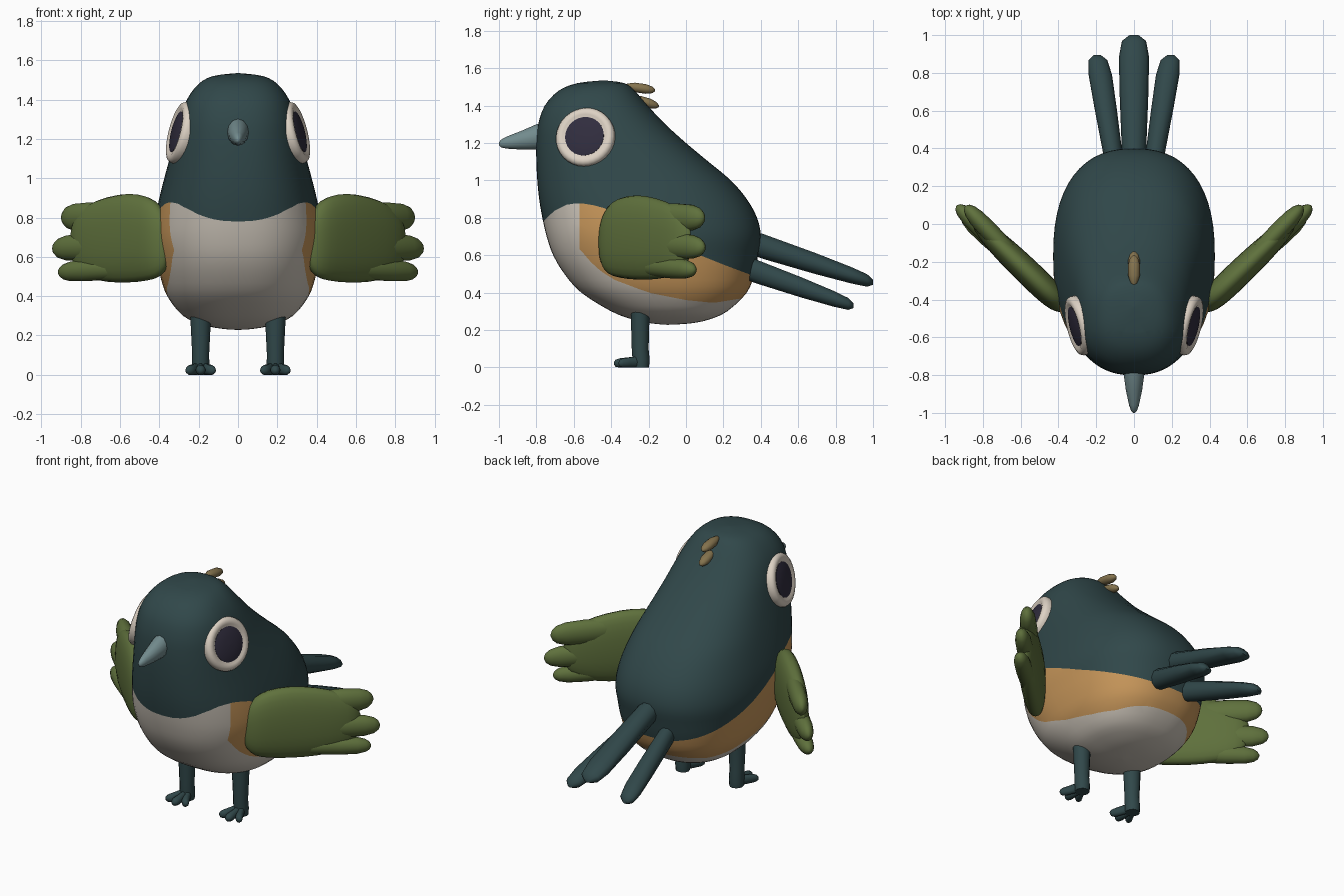
import bpy, bmesh, math
from mathutils import Vector

if "Cube" in bpy.data.objects:
    bpy.data.objects.remove(bpy.data.objects["Cube"])

X, Y, Z = Vector((1, 0, 0)), Vector((0, 1, 0)), Vector((0, 0, 1))


def material(name, r, g, b):
    m = bpy.data.materials.new(name)
    m.diffuse_color = (r, g, b, 1)
    m.use_nodes = True
    m.node_tree.nodes["Principled BSDF"].inputs["Base Color"].default_value = m.diffuse_color
    return m


TEAL = material("dark_teal", .030, .064, .068)
CREAM = material("cream", .60, .55, .48)
ORANGE = material("orange", .56, .30, .10)
GREEN = material("green", .115, .165, .046)
RING = material("pale_ring", .72, .64, .55)
PUPIL = material("dark_pupil", .030, .026, .048)
BEAK = material("grey_teal", .17, .26, .27)
TAN = material("tan", .23, .17, .075)


def spow(v, p):
    return math.copysign(abs(v) ** (2 / p), v)


def add_loft(bm, rings, a, b, n=12, p=2):
    """Skin superellipse rings (centre, radius along a, radius along b)."""
    loops = []
    for c, ra, rb in rings:
        loops.append([bm.verts.new(Vector(c) + a * (ra * spow(math.cos(t), p))
                                   + b * (rb * spow(math.sin(t), p)))
                      for t in (2 * math.pi * i / n for i in range(n))])
    for l, m in zip(loops, loops[1:]):
        for i in range(n):
            j = (i + 1) % n
            bm.faces.new((l[i], l[j], m[j], m[i]))
    bm.faces.new(loops[0])
    bm.faces.new(loops[-1])


def finish(bm, name, mats, mirror=False, angle=60):
    bmesh.ops.recalc_face_normals(bm, faces=bm.faces[:])
    me = bpy.data.meshes.new(name)
    bm.to_mesh(me)
    bm.free()
    ob = bpy.data.objects.new(name, me)
    bpy.context.collection.objects.link(ob)
    for m in mats:
        me.materials.append(m)
    bpy.ops.object.select_all(action='DESELECT')
    ob.select_set(True)
    bpy.context.view_layer.objects.active = ob
    bpy.ops.object.shade_smooth_by_angle(angle=math.radians(angle))
    if mirror:
        mod = ob.modifiers.new("mirror", 'MIRROR')
        mod.use_mirror_merge = False
    return ob


def smooth_rows(rows, steps):
    """Catmull-Rom interpolation of tuples."""
    out = []
    for i in range(len(rows) - 1):
        p0, p1 = rows[max(i - 1, 0)], rows[i]
        p2, p3 = rows[i + 1], rows[min(i + 2, len(rows) - 1)]
        for s in range(steps):
            t = s / steps
            out.append([.5 * (2 * q + (r - o) * t + (2 * o - 5 * q + 4 * r - w) * t * t
                              + (3 * q - o - 3 * r + w) * t ** 3)
                        for o, q, r, w in zip(p0, p1, p2, p3)])
    return out + [list(rows[-1])]


def curve(points, x):
    """Piecewise linear lookup."""
    for (x0, y0), (x1, y1) in zip(points, points[1:]):
        if x <= x1:
            return y0 + (y1 - y0) * max(0, (x - x0) / (x1 - x0))
    return points[-1][1]


# Body: height, front y, back y, half width
PROFILE = [(.228, -.10, -.098, .001), (.235, -.18, .02, .09), (.255, -.28, .12, .18),
           (.30, -.40, .22, .28), (.40, -.56, .325, .36), (.50, -.65, .365, .395),
           (.60, -.71, .385, .415), (.70, -.745, .40, .428), (.80, -.768, .38, .42),
           (.90, -.785, .325, .40), (1.0, -.795, .24, .375), (1.1, -.80, .12, .348),
           (1.2, -.80, .0, .322), (1.3, -.79, -.11, .297), (1.4, -.755, -.205, .26),
           (1.48, -.68, -.275, .20), (1.52, -.58, -.33, .125), (1.535, -.44, -.438, .001)]
TEAL_EDGE = [(-.77, .773), (-.745, .80), (-.70, .84), (-.64, .87), (-.57, .88), (-.45, .86),
             (-.3, .77), (0, .63), (.1, .59), (.2, .55), (.36, .49)]
CREAM_EDGE = [(-.57, .64), (-.5, .55), (-.4, .475), (-.2, .40), (0, .36), (.15, .345), (.3, .37)]


def above_teal(p):
    return p.z - curve(TEAL_EDGE, p.y)


def outside_cream(p):
    return max(min(p.y + .57, p.z - curve(CREAM_EDGE, p.y)), p.y - .30)


def cut(bm, f):
    """Cut faces along the zero line of f."""
    val = {v: f(v.co) for v in bm.verts}
    new = []
    for e in list(bm.edges):
        a, b = e.verts
        if val[a] * val[b] < 0:
            new.append(bmesh.utils.edge_split(e, a, val[a] / (val[a] - val[b]))[1])
    bmesh.ops.connect_verts(bm, verts=new)


bm = bmesh.new()
add_loft(bm, [((0, (f + k) / 2, z), w, (k - f) / 2) for z, f, k, w in smooth_rows(PROFILE, 3)],
         X, Y, 56, 2.4)
cut(bm, above_teal)
cut(bm, outside_cream)
for face in bm.faces:
    c = face.calc_center_median()
    face.material_index = 0 if above_teal(c) > 0 else 2 if outside_cream(c) > 0 else 1
finish(bm, "body", [TEAL, CREAM, ORANGE])

# Beak
bm = bmesh.new()
add_loft(bm, [((0, -.76, 1.235), .056, .072), ((0, -.80, 1.232), .054, .068),
              ((0, -.88, 1.215), .043, .050), ((0, -.96, 1.202), .026, .032),
              ((0, -.99, 1.197), .015, .020), ((0, -1.0, 1.195), .005, .007)], X, Z, 12)
finish(bm, "beak", [BEAK])

# Eyes: rounded ring with a domed pupil, facing out, forward and up
N = Vector((.94, -.22, .24)).normalized()
U = N.cross(Z).normalized()
V = N.cross(U)
EYE = Vector((.29, -.537, 1.23))


def eye_part(name, mat, steps):
    bm = bmesh.new()
    add_loft(bm, [(EYE + N * h, r, r) for h, r in steps], U, V, 32)
    finish(bm, name, [mat], True)


eye_part("eye_rings", RING, [(-.07, .15), (-.01, .16), (.012, .16), (.027, .152),
                             (.034, .137), (.032, .12), (.024, .104)])
eye_part("pupils", PUPIL, [(.01, .106), (.027, .106), (.034, .08), (.038, .045), (.04, .005)])

# Crest tufts
bm = bmesh.new()
for y0, z0, y1, z1 in ((-.33, 1.505, -.165, 1.482), (-.29, 1.44, -.145, 1.398)):
    for_rings = []
    for t, s in ((0, .2), (.1, .6), (.35, 1), (.7, 1), (.9, .7), (1, .2)):
        for_rings.append(((0, y0 + (y1 - y0) * t, z0 + (z1 - z0) * t), .031 * s, .027 * s))
    add_loft(bm, for_rings, X, Z, 10)
finish(bm, "crest_tufts", [TAN])

# Wings: flat rounded palm with three feather tips
D = Vector((.72, .694, 0)).normalized()
W = Vector((D.y, -D.x, 0))
ROOT = Vector((.375, -.435, 0))


def wing_ring(u, z, thick, high, off=0):
    return (ROOT + D * u + W * off + Z * z, thick, high)


bm = bmesh.new()
add_loft(bm, [wing_ring(u, z, t, h) for u, z, t, h in smooth_rows(
    [(-.03, .67, .01, .04), (-.01, .67, .035, .12), (.04, .68, .058, .18), (.12, .692, .068, .212),
     (.25, .695, .07, .225), (.40, .688, .066, .215), (.53, .68, .055, .185),
     (.62, .675, .035, .13), (.66, .67, .005, .05)], 2)], W, Z, 24, 2.3)
for z0, z1, r, end, off in ((.805, .80, .076, .74, -.022), (.66, .642, .070, .775, .008),
                            (.545, .522, .056, .72, .022)):
    add_loft(bm, [wing_ring(.25 + (end - .25) * t, z0 + (z1 - z0) * t, .05 * s, r * s, off * t)
                  for t, s in ((0, .5), (.25, .95), (.6, 1), (.82, .92), (.93, .7),
                               (.98, .42), (1, .1))], W, Z, 14)
finish(bm, "wings", [GREEN], True)


# Tail feathers
def feather(bm, start, end, w, h):
    a, b = Vector(start), Vector(end)
    add_loft(bm, [(a.lerp(b, t), w * sw, h * sh) for t, sw, sh in
                  ((0, .7, .9), (.25, .82, 1), (.6, .95, .85), (.85, 1, .66),
                   (.96, .8, .5), (1, .3, .2))], X, Z, 10)


bm = bmesh.new()
feather(bm, (0, .22, .71), (0, 1.0, .455), .08, .070)
finish(bm, "middle_tail_feather", [TEAL])
bm = bmesh.new()
feather(bm, (.085, .20, .575), (.195, .895, .33), .062, .067)
finish(bm, "side_tail_feathers", [TEAL], True)

# Legs and toes
bm = bmesh.new()
add_loft(bm, [((.19, -.245, .34), .054, .052), ((.19, -.245, .28), .052, .05),
              ((.19, -.245, .10), .043, .045), ((.19, -.24, .04), .045, .046),
              ((.19, -.24, .0), .042, .042)], X, Y, 12)
for dx in (-.062, 0, .062):
    tip = Vector((.19 + dx, -.385 if dx == 0 else -.36, .022))
    heel = Vector((.19 + dx * .15, -.24, .032))
    add_loft(bm, [(heel.lerp(tip, t), .026 * s, h) for t, s, h in
                  ((0, .8, .032), (.5, .85, .028), (.8, 1, .026), (.94, .75, .02), (1, .25, .007))],
             X, Z, 10)
finish(bm, "legs", [TEAL], True)
